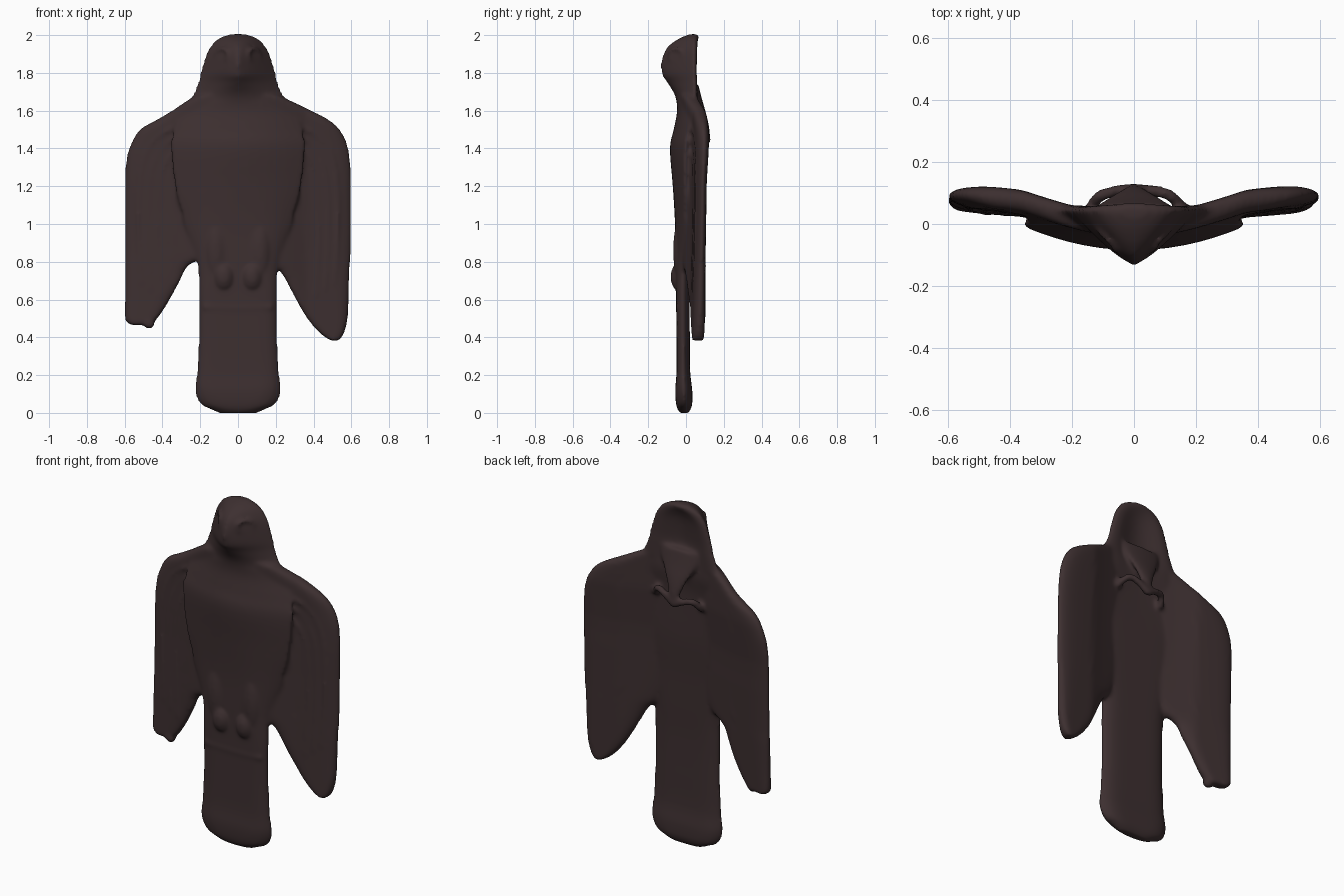
import bpy, bmesh, math
from mathutils import Vector, Matrix

cube = bpy.data.objects.get("Cube")
if cube:
    bpy.data.objects.remove(cube, do_unlink=True)

bronze = bpy.data.materials.new("dark bronze")
colour = (0.047, 0.029, 0.030, 1)
bronze.use_nodes = True
bronze.diffuse_color = colour
bronze.node_tree.nodes["Principled BSDF"].inputs["Base Color"].default_value = colour

figure = bmesh.new()
U = [math.cos(math.pi * i / 20) for i in range(21)]


def refine(rows, steps=4):
    """Spline through the rows, each a tuple of section values."""
    rows = [Vector(r) for r in rows]
    out = []
    for i in range(len(rows) - 1):
        p0, p1, p2 = rows[max(i - 1, 0)], rows[i], rows[i + 1]
        p3 = rows[min(i + 2, len(rows) - 1)]
        for s in range(steps):
            t = s / steps
            out.append(p1 + ((p2 - p0) * t + (2 * p0 - 5 * p1 + 4 * p2 - p3) * t**2
                             + (3 * p1 - p0 - 3 * p2 + p3) * t**3) / 2)
    return out + [rows[-1]]


def loft(rings):
    """Skin a stack of equal closed rings and cap both ends."""
    rings = [[figure.verts.new(p) for p in ring] for ring in rings]
    n = len(rings[0])
    for a, b in zip(rings, rings[1:]):
        for i in range(n):
            j = (i + 1) % n
            figure.faces.new((a[i], a[j], b[j], b[i]))
    figure.faces.new(rings[0][::-1])
    figure.faces.new(rings[-1])


def blob(centre, size):
    m = Matrix.Translation(centre) @ Matrix.Diagonal((*size, 1))
    bmesh.ops.create_uvsphere(figure, u_segments=20, v_segments=12, radius=1, matrix=m)


def tube(points, radius):
    """Round bar along a path, kept upright around its own direction."""
    pts = refine(points, 5)
    rings = []
    for i, p in enumerate(pts):
        d = (pts[min(i + 1, len(pts) - 1)] - pts[max(i - 1, 0)]).normalized()
        side = d.orthogonal() if abs(d.y) > 0.99 else d.cross(Vector((0, 1, 0)))
        side.normalize()
        up = side.cross(d)
        rings.append([p + radius * (math.cos(a) * side + math.sin(a) * up)
                      for a in [math.tau * k / 8 for k in range(8)]])
    loft(rings)


# Head, trunk and tail: z, half width, front y, back y, front fullness, back hollow
trunk = [(2.005, 0.04, 0.02, 0.06, 2, 0), (1.985, 0.10, -0.03, 0.067, 2, 0),
         (1.95, 0.14, -0.085, 0.07, 1.6, 0.02), (1.9, 0.17, -0.12, 0.07, 1.4, 0.035),
         (1.8, 0.20, -0.13, 0.07, 1.4, 0.045), (1.75, 0.215, -0.10, 0.072, 1.5, 0.045),
         (1.68, 0.245, -0.058, 0.072, 2, 0.035), (1.6, 0.30, -0.047, 0.07, 2.2, 0.02),
         (1.5, 0.34, -0.065, 0.06, 2.2, 0.02), (1.4, 0.36, -0.085, 0.05, 2, 0.01),
         (1.2, 0.34, -0.07, 0.04, 2.2, 0), (1.0, 0.28, -0.058, 0.03, 3, 0),
         (0.8, 0.22, -0.055, 0.025, 5, 0), (0.62, 0.213, -0.052, 0.02, 8, 0),
         (0.4, 0.212, -0.05, 0.02, 8, 0), (0.22, 0.22, -0.05, 0.022, 8, 0),
         (0.12, 0.23, -0.057, 0.033, 6, 0), (0.05, 0.205, -0.053, 0.033, 5, 0),
         (0.02, 0.15, -0.045, 0.025, 4, 0), (-0.002, 0.10, -0.03, 0.01, 2, 0)]
rings = []
for z, w, yf, yb, p, d in refine(trunk):
    edge = yb - 0.025 if z > 1.65 else (yf + yb) / 2 + max(0, z - 0.8) * 0.02
    front = [(w * u, edge + (yf - edge) * (1 - abs(u) ** p), z) for u in U]
    back = [(w * u, edge + (yb - edge) * (1 - abs(u) ** 6) - d * (1 - u * u) ** 2, z)
            for u in U[-2:0:-1]]
    rings.append(front + back)
loft(rings)


# Wings sweep backward away from the trunk
def wing_y(x, z):
    x = abs(x)
    bend = 0.085 * min(1, x / 0.36) ** 1.5 + 0.115 * max(0, x - 0.36)
    return bend - 0.024 - 0.02 * max(0, 1.1 - z) + 0.012 * max(0, min(1, (z - 1.2) * 4))


def wing_half(z):
    return 0.031 + 0.006 * max(0, min(1, (z - 1.2) * 4))


def wing(side, rows):
    rings = []
    for z, x_in, x_out in refine(rows):
        mid, half = (x_in + x_out) / 2, (x_out - x_in) / 2
        ring = []
        for sign, us in ((-1, U), (1, U[-2:0:-1])):
            for u in us:
                x = mid + half * u
                y = wing_y(x, z) + sign * wing_half(z) * (1 - abs(u) ** 6) ** 0.6
                ring.append((side * x, y, z))
        rings.append(ring)
    loft(rings)


upper = [(1.3, 0.05, 0.598), (1.0, 0.08, 0.60)]
wing(1, [(1.68, 0.05, 0.22), (1.65, 0.05, 0.285), (1.6, 0.05, 0.39), (1.55, 0.05, 0.485),
         (1.5, 0.05, 0.54), (1.42, 0.05, 0.58)] + upper +
     [(0.82, 0.14, 0.597), (0.74, 0.228, 0.592), (0.6, 0.305, 0.587), (0.5, 0.365, 0.582),
      (0.43, 0.425, 0.565), (0.395, 0.47, 0.545), (0.382, 0.50, 0.525)])
wing(-1, [(1.68, 0.05, 0.22), (1.65, 0.05, 0.275), (1.6, 0.05, 0.35), (1.55, 0.05, 0.435),
          (1.5, 0.05, 0.52), (1.42, 0.05, 0.57)] + upper +
     [(0.85, 0.14, 0.60), (0.78, 0.26, 0.60), (0.7, 0.305, 0.60), (0.6, 0.36, 0.60),
      (0.52, 0.41, 0.60), (0.485, 0.44, 0.595), (0.465, 0.455, 0.565)])
blob((-0.47, 0.05, 0.472), (0.03, 0.026, 0.028))

# Low feather ridges on the wing fronts, legs and eyes, mirrored
for s in (-1, 1):
    for inset in (0.05, 0.10, 0.15):
        path = [(0.36, 1.56), (0.48, 1.49), (0.55, 1.38), (0.575, 1.2), (0.575, 0.95), (0.56, 0.72)]
        path = [(x - inset, z - inset * 0.7) for x, z in path]
        tube([(s * x, wing_y(x, z) - wing_half(z) + 0.006, z) for x, z in path], 0.010)
    blob((s * 0.115, -0.04, 0.86), (0.05, 0.028, 0.15))
    blob((s * 0.075, -0.045, 0.72), (0.05, 0.037, 0.07))
    ring = [math.tau * k / 10 for k in range(11)]
    tube([(s * (0.085 + 0.03 * math.cos(a)), -0.055 + 0.035 * math.cos(a),
           1.895 + 0.035 * math.sin(a)) for a in ring], 0.009)

# Beak, and band across the tail root
blob((0, -0.095, 1.84), (0.028, 0.038, 0.075))
tube([(-0.18, -0.046, 0.56), (0, -0.047, 0.555), (0.18, -0.046, 0.56)], 0.009)

# Tongue from the back of the head, and the pierced loop it joins
tongue = [(1.74, 0.13, 0.045), (1.66, 0.11, 0.065), (1.58, 0.07, 0.088),
          (1.5, 0.035, 0.105), (1.44, 0.022, 0.108)]
loft([[(w * math.cos(a), y + 0.02 * math.sin(a), z)
       for a in [math.tau * k / 16 for k in range(16)]] for z, w, y in refine(tongue)])
tube([(-0.14, 0.05, 1.42), (-0.11, 0.09, 1.47), (-0.04, 0.11, 1.46), (0, 0.112, 1.44),
      (0.04, 0.11, 1.47), (0.11, 0.095, 1.50), (0.16, 0.05, 1.45)], 0.02)

# Fuse everything into one cast figure
bmesh.ops.recalc_face_normals(figure, faces=figure.faces)
mesh = bpy.data.meshes.new("bird_figure")
figure.to_mesh(mesh)
figure.free()
mesh.materials.append(bronze)
bird = bpy.data.objects.new("bird_figure", mesh)
bpy.context.collection.objects.link(bird)
fuse = bird.modifiers.new("fuse", 'REMESH')
fuse.mode = 'VOXEL'
fuse.voxel_size = 0.011
fuse.use_smooth_shade = True
soften = bird.modifiers.new("soften", 'SMOOTH')
soften.factor = 0.5
soften.iterations = 6
